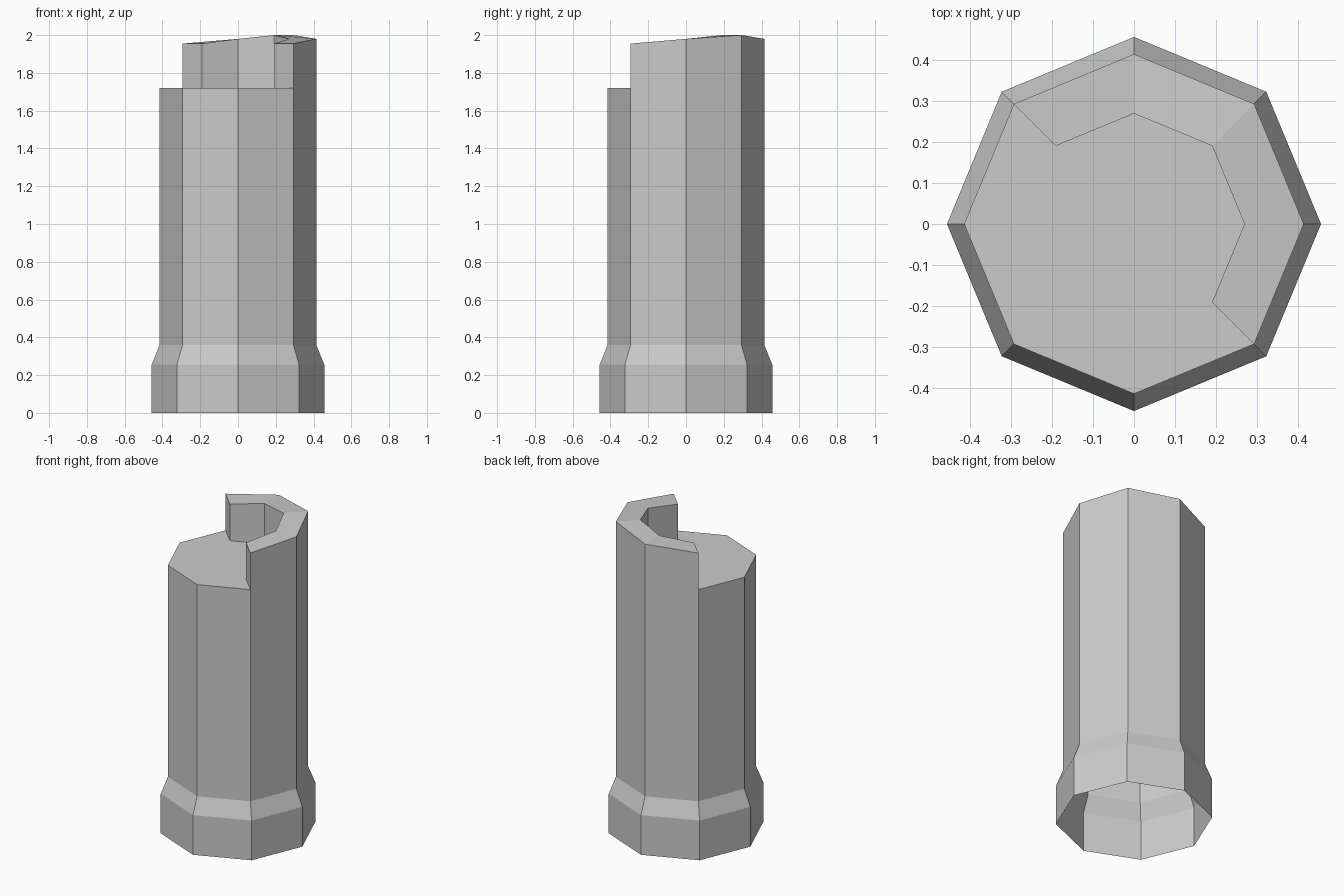
import bpy, bmesh
from math import cos, sin, radians

if "Cube" in bpy.data.objects:
    bpy.data.objects.remove(bpy.data.objects["Cube"])

N = 8
R_BASE, R_SHAFT, R_IN = 0.457, 0.415, 0.27
Z_CAP = 1.72
RIM = {-1: 1.955, 0: 1.98, 1: 2.0, 2: 1.98, 3: 1.955}  # rim height per 45 degree step

bm = bmesh.new()


def vert(r, i, z):
    a = radians(45 * i)
    return bm.verts.new((r * cos(a), r * sin(a), z))


def bridge(a, b, closed=True):
    # quads between a lower and an upper row, facing outward
    for i in range(len(a) if closed else len(a) - 1):
        j = (i + 1) % len(a)
        bm.faces.new((a[i], a[j], b[j], b[i]))


# Flared base, open underneath; index k is the 45 degree step k - 1
steps = range(-1, N - 1)
bottom = [vert(R_BASE, i, 0) for i in steps]
band = [vert(R_BASE, i, 0.255) for i in steps]
neck = [vert(R_SHAFT, i, 0.36) for i in steps]
bridge(bottom, band)
bridge(band, neck)

# Shaft sides: tall along the broken wall, low across the front left
tall = [vert(R_SHAFT, i, RIM[i]) for i in range(-1, 4)]
low = [vert(R_SHAFT, i, Z_CAP) for i in range(3, 8)]
bridge(neck[:5], tall, False)
bridge(neck[4:] + neck[:1], low, False)

# Broken wall: sloping rim, inner faces and two end faces
rim_in = [vert(R_IN, i, RIM[i]) for i in range(-1, 4)]
foot_in = [vert(R_IN, i, Z_CAP) for i in range(-1, 4)]
bridge(tall, rim_in, False)
bridge(rim_in, foot_in, False)
bm.faces.new((low[-1], tall[0], rim_in[0], foot_in[0]))
bm.faces.new((low[0], foot_in[-1], rim_in[-1], tall[-1]))

# Flat floor at the break
bm.faces.new(low + foot_in)
bm.normal_update()
bmesh.ops.triangulate(bm, faces=[f for f in bm.faces if len(f.verts) > 4])

mesh = bpy.data.meshes.new("broken_column")
bm.to_mesh(mesh)
bm.free()
bpy.context.collection.objects.link(bpy.data.objects.new("broken_column", mesh))
